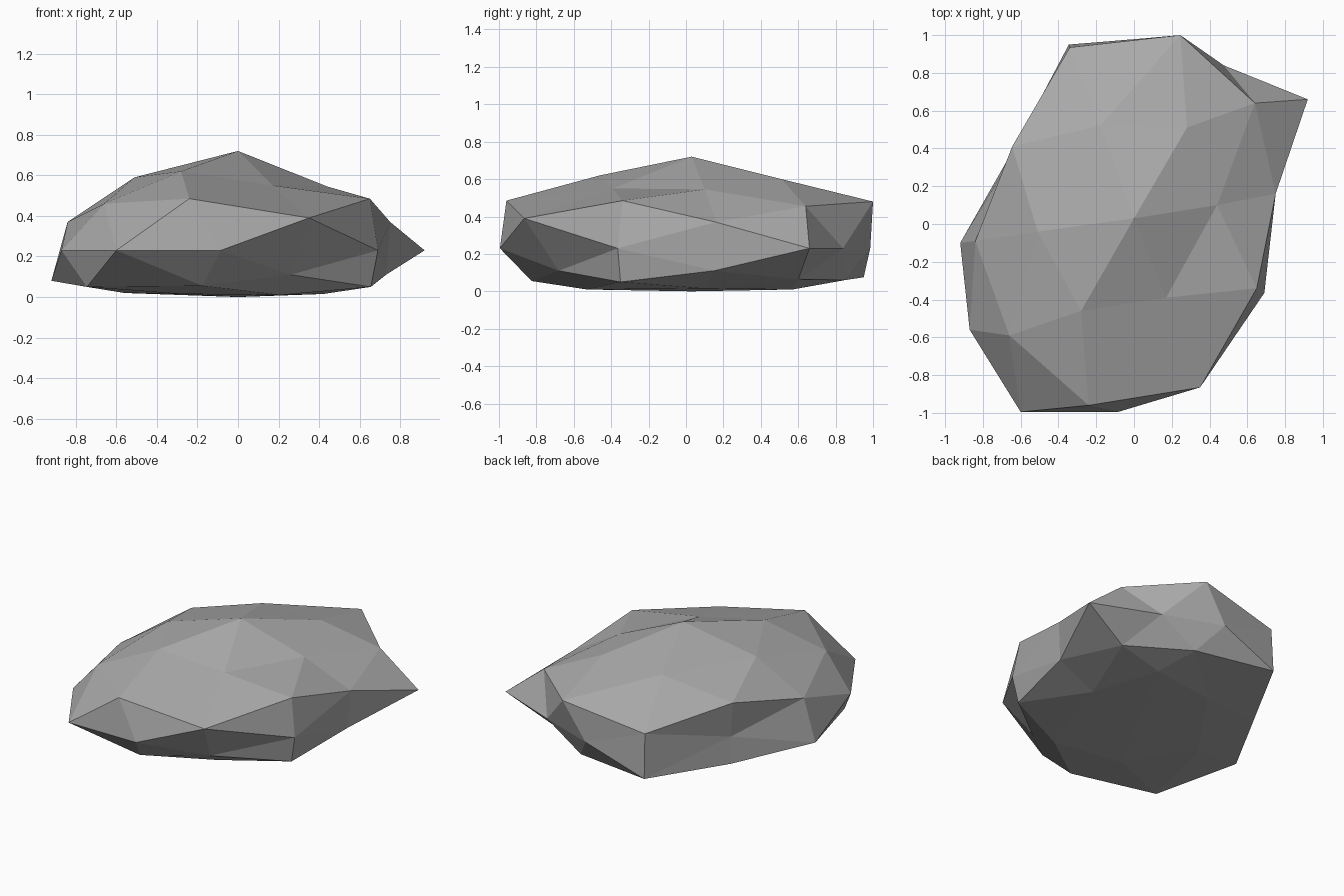
import bpy, bmesh
from mathutils import Vector

if "Cube" in bpy.data.objects:
    bpy.data.objects.remove(bpy.data.objects["Cube"])

MID = 0.23  # height of the widest band

# Rings of corner points, from the peak down to the base
crown = [(0, .03, .72), (.44, .10, .545), (.28, .51, .60), (-.18, .52, .59),
         (-.51, -.04, .59), (-.28, -.46, .62), (.17, -.39, .55)]
shoulder = [(.75, .16, .37), (.64, .64, .455), (.245, 1, .48), (-.34, .935, .38),
            (-.645, .41, .475), (-.84, -.09, .37), (-.66, -.59, .46),
            (-.24, -.96, .485), (.35, -.865, .39), (.65, -.34, .485)]
band = [(x, y, MID) for x, y in
        [(.92, .66), (.475, .84), (.08, .985), (-.62, .395),
         (-.87, -.56), (-.6, -.995), (-.085, -.995), (.69, -.365)]]
skirt = [(.73, .15, .11), (.6, .6, .065), (.21, .85, .06), (-.345, .95, .075),
         (-.63, .41, .05), (-.92, -.1, .08), (-.745, -.67, .05),
         (-.175, -.825, .055), (.26, -.68, .11), (.655, -.35, .05)]
base = [(0, .03, 0), (.42, .1, .015), (.28, .57, .01), (-.18, .5, .015),
        (-.56, -.04, .02), (-.28, -.46, .015), (.21, -.53, .01)]


def rounded(p):
    """Spread a point onto a nearly spherical shell so every corner is kept."""
    h = p.z - MID
    q = Vector((p.x / .8, p.y, h / (.49 if h > 0 else .23)))
    return q.normalized() * q.length ** .15


# Wrap the rounded points in facets, then move the corners to their true places
bm = bmesh.new()
points = [Vector(p) for p in crown + shoulder + band + skirt + base]
home = {bm.verts.new(rounded(p)): p for p in points}
bmesh.ops.convex_hull(bm, input=list(home))
bmesh.ops.recalc_face_normals(bm, faces=bm.faces)
for v in bm.verts:
    v.co = home[v]

mesh = bpy.data.meshes.new("rock")
bm.to_mesh(mesh)
bm.free()
rock = bpy.data.objects.new("rock", mesh)
bpy.context.collection.objects.link(rock)

# Plain grey stone
stone = bpy.data.materials.new("grey stone")
stone.diffuse_color = (.40, .40, .40, 1)
stone.use_nodes = True
stone.node_tree.nodes["Principled BSDF"].inputs["Base Color"].default_value = stone.diffuse_color
mesh.materials.append(stone)
